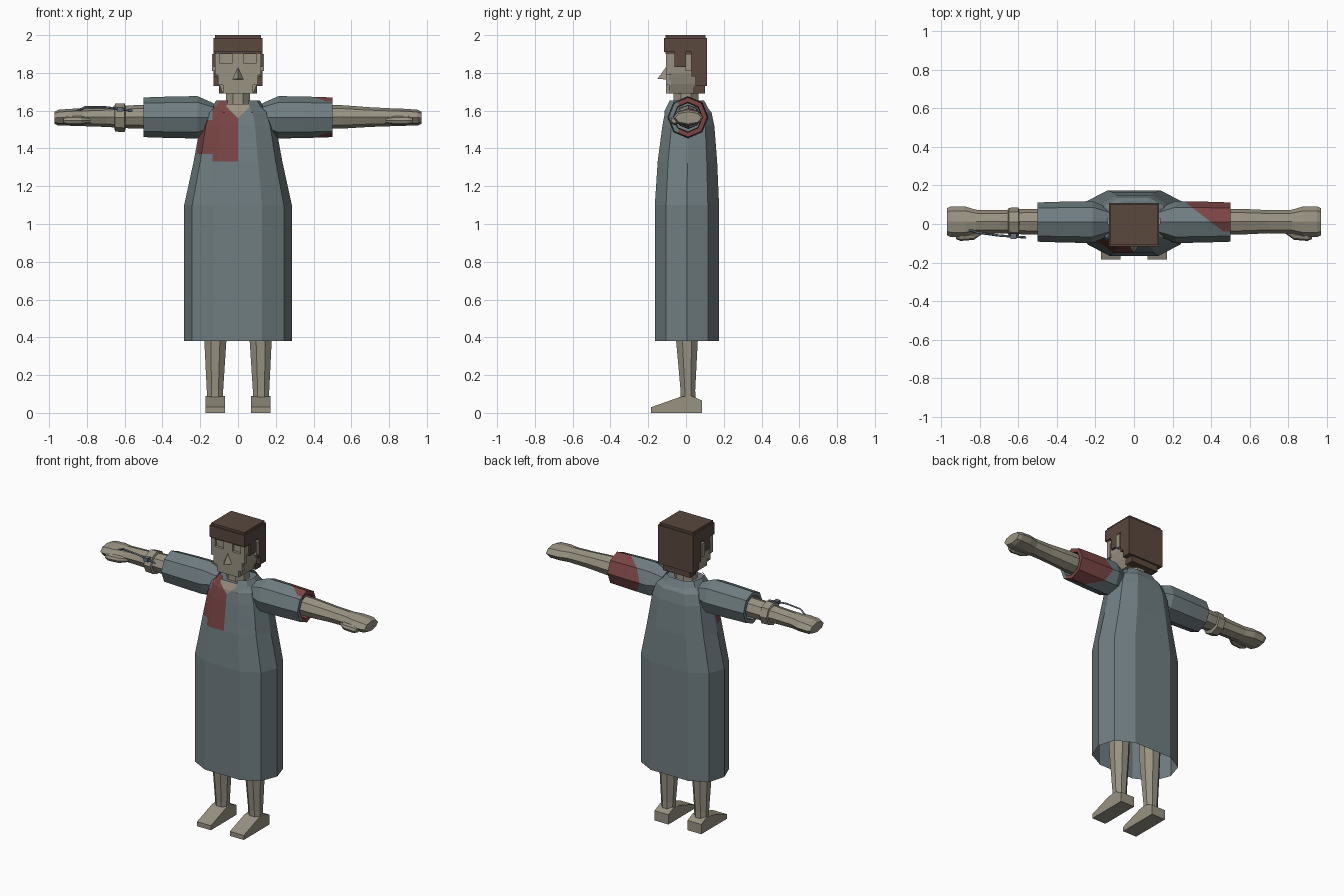
import bpy, bmesh
from math import cos, sin, pi
from mathutils import Vector

if "Cube" in bpy.data.objects:
    bpy.data.objects.remove(bpy.data.objects["Cube"], do_unlink=True)


def material(name, rgb):
    m = bpy.data.materials.new(name)
    m.use_nodes = True
    m.diffuse_color = (*rgb, 1)
    m.node_tree.nodes["Principled BSDF"].inputs["Base Color"].default_value = (*rgb, 1)
    return m


SKIN = material("pale skin", (0.32, 0.29, 0.225))
CLOTH = material("blue grey cloth", (0.16, 0.205, 0.22))
RED = material("red stain", (0.2, 0.06, 0.06))
HAIR = material("brown hair", (0.1, 0.064, 0.048))
METAL = material("steel", (0.13, 0.16, 0.2))


def loft(name, rings, mats, cap_start=True, cap_end=True, cuts=(), rule=None, drop=None):
    """Skin a list of point rings, cut along planes, colour faces by a rule."""
    bm = bmesh.new()
    rows = [[bm.verts.new(p) for p in ring] for ring in rings]
    for a, b in zip(rows, rows[1:]):
        n = len(a)
        for i in range(n):
            j = (i + 1) % n
            bm.faces.new((a[i], a[j], b[j], b[i]))
    if cap_start:
        bm.faces.new(rows[0])
    if cap_end:
        bm.faces.new(rows[-1])
    bmesh.ops.recalc_face_normals(bm, faces=bm.faces[:])
    for co, no in cuts:
        bmesh.ops.bisect_plane(bm, geom=bm.verts[:] + bm.edges[:] + bm.faces[:],
                               plane_co=co, plane_no=no)
    if drop:
        gone = [f for f in bm.faces if drop(f.calc_center_median())]
        bmesh.ops.delete(bm, geom=gone, context="FACES")
    if rule:
        for f in bm.faces:
            f.material_index = rule(f.calc_center_median())
    mesh = bpy.data.meshes.new(name)
    bm.to_mesh(mesh)
    bm.free()
    for m in mats:
        mesh.materials.append(m)
    ob = bpy.data.objects.new(name, mesh)
    bpy.context.collection.objects.link(ob)
    return ob


def rect(x0, x1, y0, y1, z):
    return [(x0, y0, z), (x1, y0, z), (x1, y1, z), (x0, y1, z)]


def box(name, x, y, z, mat):
    return loft(name, [rect(*x, *y, z[0]), rect(*x, *y, z[1])], [mat])


def oval_x(x, hy, hz, cy=0.01, cz=1.565):
    return [(x, cy + hy * sin(i * pi / 4), cz + hz * cos(i * pi / 4)) for i in range(8)]


def oval_z(z, hx, hy, cx=0, cy=0):
    return [(cx + hx * cos((i + .5) * pi / 4), cy + hy * sin((i + .5) * pi / 4), z)
            for i in range(8)]


# Gown cross-section, scaled for each height
HALF = [(.45, -1), (.85, -.65), (1, 0), (.88, .65), (.48, 1)]
SECTION = [(0, -1)] + HALF + [(0, 1)] + [(-x, y) for x, y in reversed(HALF)]


def gown_ring(z, hx, front, back):
    mid, hy = (front + back) / 2, (back - front) / 2
    return [(hx * x, mid + hy * y, z) for x, y in SECTION]


def gown_colour(c):
    if c.y > 0:
        return 0
    if abs(c.x) < .065 and c.z > 1.56 + abs(c.x):
        return 2
    block = -.135 < c.x < 0 and c.z > 1.33
    splash = c.x < -.135 and 1.37 < c.z < 1.55 and c.x > -.2 + (c.z - 1.55) * .1
    return 1 if block or splash else 0


gown_cuts = [((0, 0, z), (0, 0, 1)) for z in (1.33, 1.37, 1.55)]
gown_cuts += [((-.135, 0, 0), (1, 0, 0)), ((-.2, 0, 1.55), (1, 0, -.1)),
              ((0, 0, 1.56), (1, 0, 1)), ((0, 0, 1.56), (-1, 0, 1))]
loft("gown", [gown_ring(.38, .285, -.165, .175), gown_ring(1.1, .285, -.165, .175),
              gown_ring(1.33, .235, -.15, .165), gown_ring(1.52, .2, -.125, .15),
              gown_ring(1.59, .175, -.112, .135), gown_ring(1.635, .12, -.09, .1)],
     [CLOTH, RED, SKIN], cap_start=False, cuts=gown_cuts, rule=gown_colour)

# Open collar, stained on one side
loft("collar", [gown_ring(1.59, .155, -.118, .13), gown_ring(1.655, .115, -.085, .095)],
     [CLOTH, RED], False, False,
     rule=lambda c: 1 if c.x < -.03 and c.y < -.05 else 0,
     drop=lambda c: abs(c.x) < .06 and c.y < 0)

# Neck and stepped head
loft("neck", [oval_z(1.58, .085, .08), oval_z(1.64, .07, .072), oval_z(1.75, .07, .07)], [SKIN])
loft("head", [rect(-w, w, -.09, b, z) for z, w, b in
              ((1.69, .08, .045), (1.74, .1, .05), (1.8, .115, .06), (1.93, .122, .08))], [SKIN])
box("chin", (-.08, .08), (-.107, -.08), (1.69, 1.735), SKIN)
box("jaw", (-.105, .105), (-.107, -.08), (1.735, 1.79), SKIN)
box("cheeks", (-.122, .122), (-.107, -.08), (1.79, 1.85), SKIN)
box("nose_bridge", (-.033, .033), (-.107, -.08), (1.85, 1.92), SKIN)
loft("nose", [[(-.033, -.1, 1.765), (.033, -.1, 1.765), (0, -.152, 1.768)],
              [(-.004, -.1, 1.83), (.004, -.1, 1.83), (0, -.106, 1.83)]], [SKIN])

# Blocky hair
box("hair_cap", (-.122, .122), (-.108, .103), (1.9, 2.0), HAIR)
box("hair_band", (-.13, .13), (-.116, .11), (1.91, 1.985), HAIR)
box("hair_back", (-.13, .13), (.05, .11), (1.73, 1.92), HAIR)
box("hair_nape", (-.1, .1), (.04, .1), (1.69, 1.73), HAIR)

for s, side in ((1, "left"), (-1, "right")):
    def span(a, b):
        return (min(s * a, s * b), max(s * a, s * b))

    # Side of the head
    box(side + "_temple", span(.095, .122), (-.107, -.08), (1.85, 1.92), SKIN)
    box(side + "_sideburn", span(.1, .13), (-.06, 0), (1.83, 1.92), HAIR)
    box(side + "_side_hair", span(.1, .13), (.028, .06), (1.78, 1.92), HAIR)
    box(side + "_ear", span(.1, .138), (-.002, .03), (1.81, 1.9), SKIN)

    # Sleeve with a turned-in hem; the left one is stained at the back
    spot, across = Vector((.27, .11, 0)), Vector((.155, .2, 0))
    stained = s > 0
    loft(side + "_sleeve",
         [oval_x(s * x, r * .97, r) for x, r in
          ((.13, .075), (.215, .112), (.35, .11), (.5, .105), (.5, .08), (.42, .075))],
         [CLOTH, RED], cap_end=False,
         cuts=[(spot, across), ((0, -.04, 0), (0, 1, 0))] if stained else (),
         rule=lambda c: 1 if stained and c.y > -.04 and (c - spot).dot(across) > 0 else 0)

    # Arm running into a mitten hand, with a thumb
    loft(side + "_arm", [oval_x(s * x, hy, hz, .012, cz) for x, hy, hz, cz in
                         ((.4, .067, .064, 1.567), (.55, .067, .062, 1.567),
                          (.7, .06, .052, 1.566), (.82, .062, .047, 1.565),
                          (.88, .08, .045, 1.565), (.95, .08, .042, 1.563),
                          (.972, .07, .032, 1.562))], [SKIN])
    loft(side + "_thumb", [oval_x(s * x, r, r * .9, y, 1.548) for x, r, y in
                           ((.78, .015, -.03), (.83, .026, -.056),
                            (.9, .026, -.062), (.925, .016, -.062))], [SKIN])

    # Leg and wedge foot
    loft(side + "_leg", [oval_z(z, hx, hy, s * cx, cy) for z, hx, hy, cx, cy in
                         ((.05, .045, .042, .122, .012), (.12, .047, .042, .122, .01),
                          (.38, .063, .062, .12, .005), (.85, .08, .08, .12, .005))], [SKIN])
    fx = span(.07, .172)
    loft(side + "_foot", [[(x, y, z) for y, z in
                           ((-.185, 0), (.085, 0), (.085, .065), (.03, .09),
                            (-.03, .085), (-.185, .03))] for x in fx], [SKIN])

# Wrist strap and drip line on the right arm
loft("wrist_strap", [oval_x(x, r, r, .01, 1.563) for x, r in
                     ((-.655, .058), (-.65, .074), (-.6, .076), (-.595, .06))], [SKIN])
line = bpy.data.curves.new("drip_line", "CURVE")
line.dimensions = "3D"
line.bevel_depth = .006
line.bevel_resolution = 0
path = line.splines.new("POLY")
points = [(-.86, -.03, 1.595), (-.81, -.045, 1.618), (-.7, -.06, 1.618), (-.56, -.07, 1.6)]
path.points.add(len(points) - 1)
for p, co in zip(path.points, points):
    p.co = (*co, 1)
line.materials.append(METAL)
bpy.context.collection.objects.link(bpy.data.objects.new("drip_line", line))
box("drip_clip", (-.64, -.61), (-.078, -.05), (1.595, 1.62), METAL)
